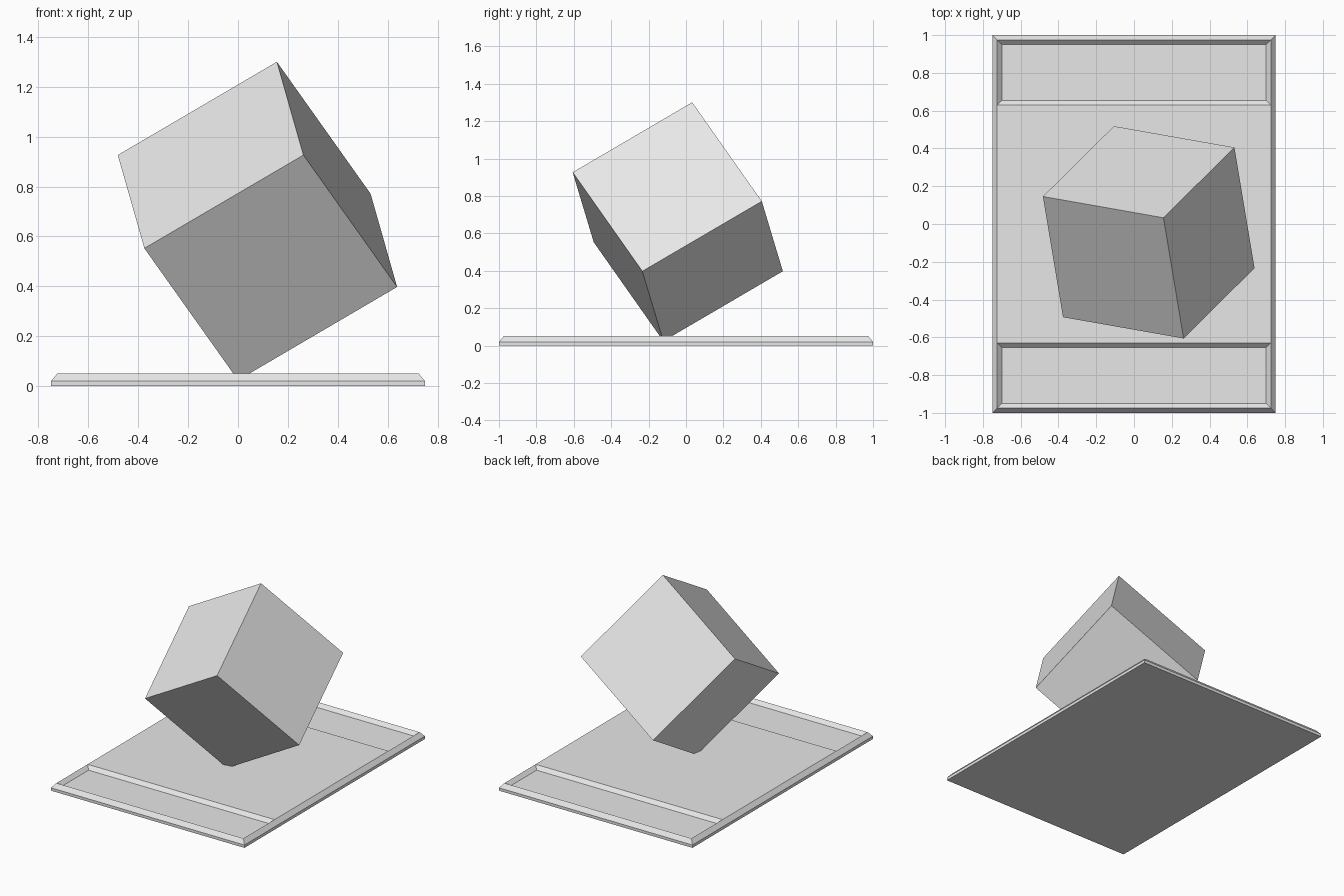
import bpy
import bmesh
from math import radians
from mathutils import Matrix, Euler, Vector

if "Cube" in bpy.data.objects:
    bpy.data.objects.remove(bpy.data.objects["Cube"], do_unlink=True)

grey = bpy.data.materials.new("light_grey")
grey.use_nodes = True
colour = (0.8, 0.8, 0.8, 1.0)
grey.diffuse_color = colour
grey.node_tree.nodes["Principled BSDF"].inputs["Base Color"].default_value = colour


def add_object(name, bm):
    bmesh.ops.recalc_face_normals(bm, faces=bm.faces[:])
    mesh = bpy.data.meshes.new(name)
    bm.to_mesh(mesh)
    bm.free()
    mesh.materials.append(grey)
    obj = bpy.data.objects.new(name, mesh)
    bpy.context.collection.objects.link(obj)
    return obj


def top_faces(bm):
    return [f for f in bm.faces if f.normal.z > 0.99]


# Base plate: straight edge, chamfered rim
EDGE, HEIGHT, BEVEL, STEP_Y = 0.02, 0.05, 0.025, 0.63
bm = bmesh.new()
bmesh.ops.create_cube(bm, size=1, matrix=Matrix.Translation((0, 0, EDGE / 2))
                      @ Matrix.Diagonal((1.5, 2, EDGE, 1)))
bm.normal_update()
bmesh.ops.inset_region(bm, faces=top_faces(bm), thickness=BEVEL,
                       depth=HEIGHT - EDGE, use_even_offset=True)

# Shallow sloped recess at each end of the plate
for side in (-1, 1):
    bm.normal_update()
    tops = top_faces(bm)
    geom = set(tops)
    for f in tops:
        geom.update(f.edges)
        geom.update(f.verts)
    bmesh.ops.bisect_plane(bm, geom=list(geom), plane_co=Vector((0, side * STEP_Y, 0)),
                           plane_no=Vector((0, 1, 0)))
bm.normal_update()
ends = [f for f in top_faces(bm) if abs(f.calc_center_median().y) > STEP_Y]
bmesh.ops.inset_individual(bm, faces=ends, thickness=BEVEL, depth=-BEVEL,
                           use_even_offset=True)
add_object("base_plate", bm)

# Tilted cube balanced on one corner, which sinks into the plate
bm = bmesh.new()
bmesh.ops.create_cube(bm, size=0.748)
block = add_object("tilted_block", bm)
block.rotation_euler = Euler((radians(35.26), radians(-30), radians(-10)))
block.location = (0.078, -0.044, 0.662)
